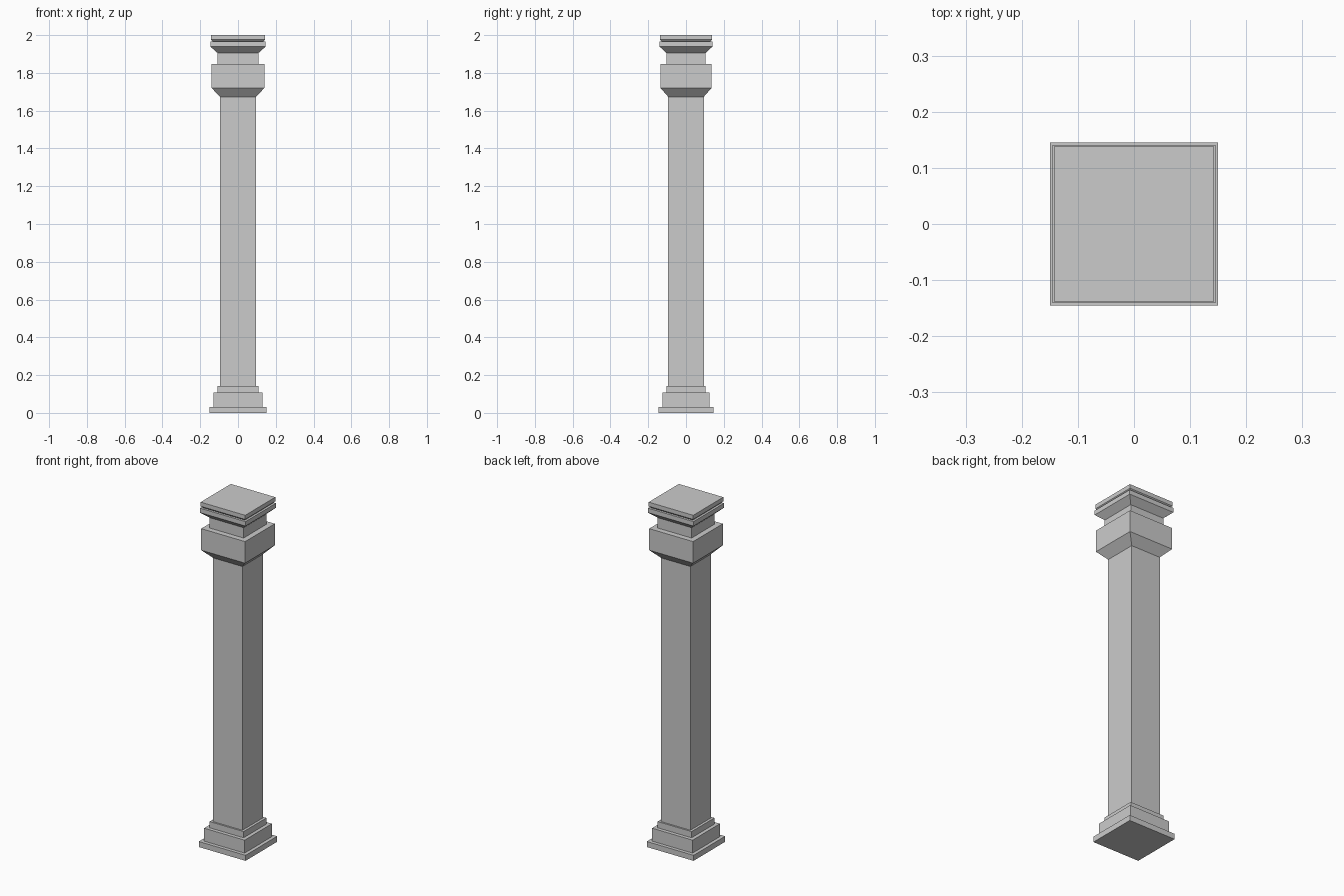
import bpy
import bmesh

if "Cube" in bpy.data.objects:
    bpy.data.objects.remove(bpy.data.objects["Cube"])


def loft(name, rings):
    """Closed solid from stacked rectangular rings (half_x, half_y, z)."""
    bm = bmesh.new()
    loops = [[bm.verts.new((sx * hx, sy * hy, z))
              for sx, sy in ((-1, -1), (1, -1), (1, 1), (-1, 1))]
             for hx, hy, z in rings]
    for low, high in zip(loops, loops[1:]):
        for i in range(4):
            j = (i + 1) % 4
            bm.faces.new((low[i], low[j], high[j], high[i]))
    bm.faces.new(loops[0][::-1])
    bm.faces.new(loops[-1])
    bmesh.ops.recalc_face_normals(bm, faces=bm.faces)
    mesh = bpy.data.meshes.new(name)
    bm.to_mesh(mesh)
    bm.free()
    obj = bpy.data.objects.new(name, mesh)
    bpy.context.collection.objects.link(obj)
    return obj


# Stepped plinth at the foot
loft("stepped_base", [
    (0.150, 0.145, 0.0), (0.150, 0.145, 0.032),
    (0.130, 0.125, 0.032), (0.130, 0.125, 0.107),
    (0.109, 0.104, 0.107), (0.109, 0.104, 0.143),
])

# Plain square shaft
loft("shaft", [(0.094, 0.094, 0.143), (0.094, 0.094, 1.673)])

# Capital: flared block, neck, flared moulding, groove and top slab
loft("capital", [
    (0.094, 0.094, 1.673), (0.141, 0.136, 1.721),
    (0.141, 0.136, 1.846), (0.109, 0.104, 1.846),
    (0.109, 0.104, 1.906), (0.146, 0.140, 1.939),
    (0.146, 0.140, 1.965), (0.133, 0.127, 1.965),
    (0.143, 0.138, 1.976), (0.143, 0.138, 2.0),
])
